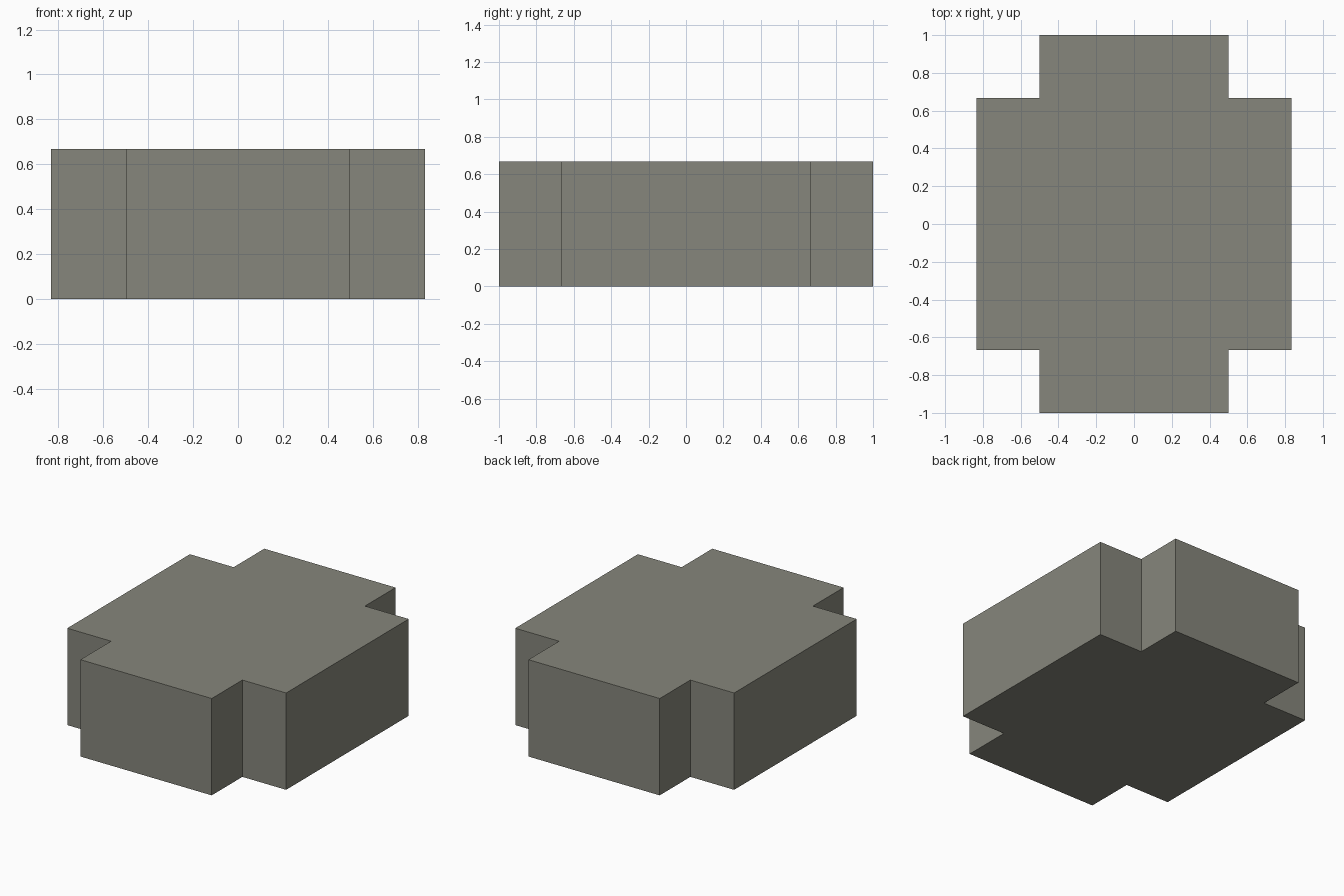
import bpy
import bmesh

if "Cube" in bpy.data.objects:
    bpy.data.objects.remove(bpy.data.objects["Cube"])

# Single flat stone-grey colour
stone = bpy.data.materials.new("stone_grey")
stone.diffuse_color = (0.24, 0.24, 0.20, 1.0)
stone.use_nodes = True
stone.node_tree.nodes["Principled BSDF"].inputs["Base Color"].default_value = stone.diffuse_color

HEIGHT = 2 / 3
OUTER_X, INNER_X = 5 / 6, 0.5
OUTER_Y, INNER_Y = 1.0, 2 / 3

# One quadrant of the notched outline, mirrored around to a full loop
quadrant = [(OUTER_X, INNER_Y), (INNER_X, INNER_Y), (INNER_X, OUTER_Y)]
right_to_top = quadrant
top_to_left = [(-x, y) for x, y in reversed(quadrant)]
half = right_to_top + top_to_left
outline = half + [(-x, -y) for x, y in half]

# Extrude the outline into a solid block
bm = bmesh.new()
base = bm.faces.new([bm.verts.new((x, y, 0)) for x, y in outline])
top = bmesh.ops.extrude_face_region(bm, geom=[base], use_keep_orig=True)
bmesh.ops.translate(
    bm, vec=(0, 0, HEIGHT),
    verts=[g for g in top["geom"] if isinstance(g, bmesh.types.BMVert)])
bmesh.ops.recalc_face_normals(bm, faces=bm.faces[:])

mesh = bpy.data.meshes.new("notched_block")
bm.to_mesh(mesh)
bm.free()
mesh.materials.append(stone)
block = bpy.data.objects.new("notched_block", mesh)
bpy.context.collection.objects.link(block)
